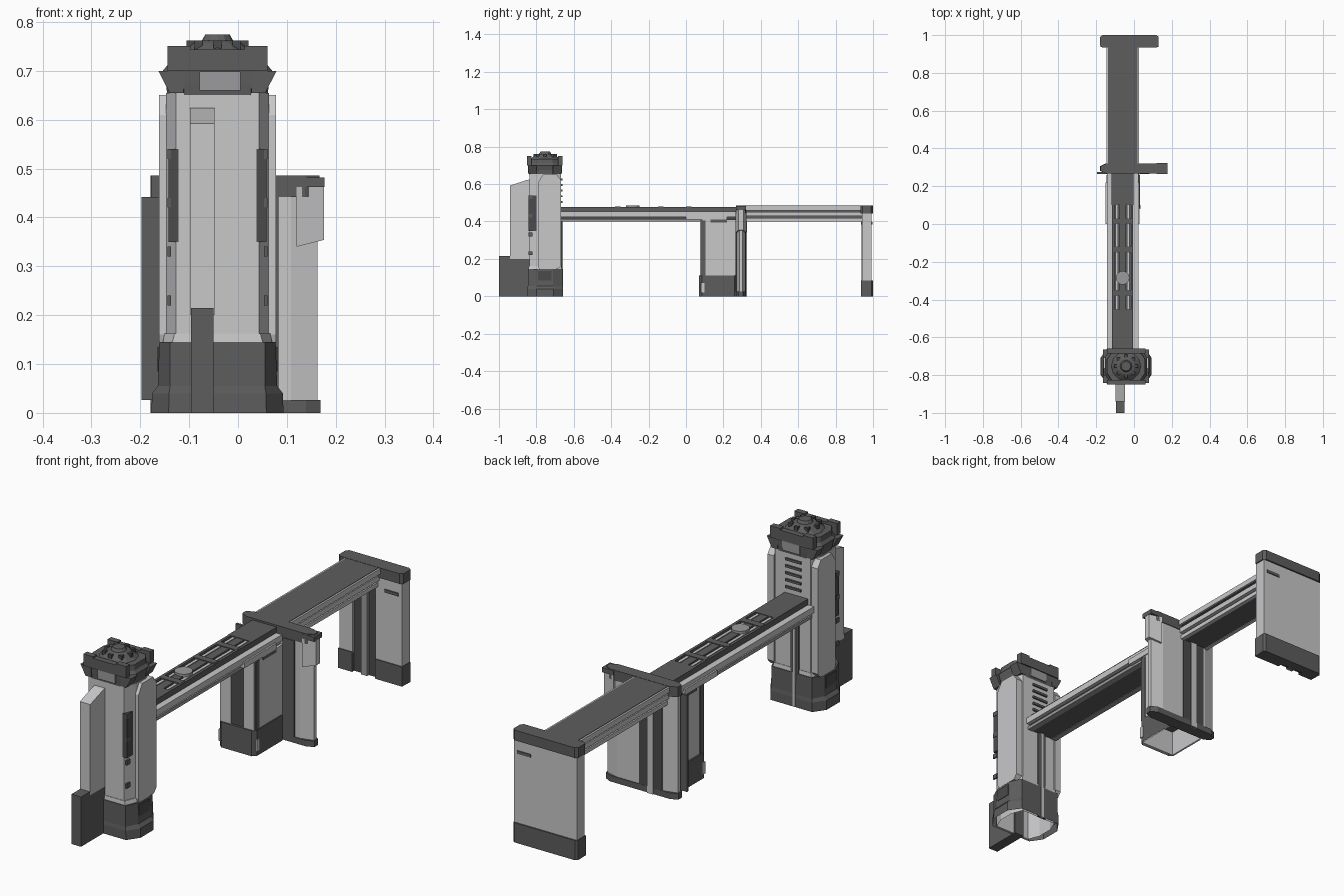
import bpy, math


def mat(name, v):
    m = bpy.data.materials.new(name)
    m.diffuse_color = (v, v, v * 1.02, 1)
    return m


LIGHT = mat("light_grey", 0.58)
MID = mat("mid_grey", 0.33)
DARK = mat("dark_grey", 0.11)
BLACK = mat("groove_grey", 0.07)
TX, TY = -0.042, -0.753    # tower centre
BX = -0.06                 # bridge centre line


def mesh(name, verts, faces, m):
    me = bpy.data.meshes.new(name)
    me.from_pydata(verts, [], faces)
    me.materials.append(m)
    ob = bpy.data.objects.new(name, me)
    bpy.context.collection.objects.link(ob)
    return ob


def loft(name, rings, m, bottom=True, top=True):
    n = len(rings[0])
    faces = [(r * n + i, r * n + (i + 1) % n, (r + 1) * n + (i + 1) % n, (r + 1) * n + i)
             for r in range(len(rings) - 1) for i in range(n)]
    if bottom:
        faces.append(tuple(reversed(range(n))))
    if top:
        faces.append(tuple(range((len(rings) - 1) * n, len(rings) * n)))
    return mesh(name, [v for r in rings for v in r], faces, m)


def octo(cx, cy, hx, hy, ax, ay, z):
    # rectangle of half size hx, hy with corners cut by ax, ay
    p = [(hx, -hy + ay), (hx, hy - ay), (hx - ax, hy), (-hx + ax, hy),
         (-hx, hy - ay), (-hx, -hy + ay), (-hx + ax, -hy), (hx - ax, -hy)]
    return [(cx + x, cy + y, z) for x, y in p]


def box(name, x0, x1, y0, y1, z0, z1, m, bottom=True):
    r = [[(x0, y0, z), (x1, y0, z), (x1, y1, z), (x0, y1, z)] for z in (z0, z1)]
    return loft(name, r, m, bottom)


def pair(name, cx, a, b, y0, y1, z0, z1, m):
    # mirrored boxes either side of x = cx
    box(name + "_right", cx + a, cx + b, y0, y1, z0, z1, m)
    box(name + "_left", cx - b, cx - a, y0, y1, z0, z1, m)


def side_prism(name, pts, x0, x1, m):
    # (y, z) profile extruded along x
    return loft(name, [[(x, y, z) for y, z in pts] for x in (x0, x1)], m)


def tower(z, hx, hy, ax=0.035, ay=0.05):
    return octo(TX, TY, hx, hy, ax, ay, z)


# --- Tower ---
loft("tower_body", [tower(0.0, 0.105, 0.085, 0.02), tower(0.14, 0.105, 0.085, 0.02),
                    tower(0.655, 0.105, 0.085, 0.02)], LIGHT, bottom=False)
loft("tower_base", [tower(0.0, 0.135, 0.095), tower(0.04, 0.134, 0.095),
                    tower(0.055, 0.122, 0.093, 0.025), tower(0.145, 0.119, 0.092, 0.022)],
     DARK, bottom=False)
loft("base_trim", [tower(0.145, 0.112, 0.089, 0.02), tower(0.162, 0.108, 0.087, 0.02)], LIGHT, False)
for s, side in ((1, "right"), (-1, "left")):
    # side panels with cut corners
    pts = [(-0.785, 0.145), (-0.685, 0.145), (-0.668, 0.165), (-0.668, 0.62),
           (-0.69, 0.65), (-0.765, 0.65), (-0.79, 0.61), (-0.79, 0.16)]
    xs = sorted((TX + s * 0.09, TX + s * 0.12))
    side_prism("side_panel_" + side, pts, xs[0], xs[1], LIGHT)
    # dark slots on the front corners
    xs = sorted((TX + s * 0.08, TX + s * 0.1))
    box("corner_slot_" + side, *xs, -0.841, -0.80, 0.35, 0.54, BLACK)
    xs = sorted((TX + s * 0.115, TX + s * 0.123))
    box("base_plate_" + side, *xs, -0.79, -0.72, 0.085, 0.135, BLACK)
    for k in range(4):
        xs = sorted((TX + s * 0.095, TX + s * 0.102))
        box(f"seam_clip_{side}_{k}", *xs, -0.842, -0.82, 0.22 + 0.1 * k, 0.24 + 0.1 * k, DARK)
    # flared collar brackets
    for y0, y1, f in ((-0.842, -0.80, "front"), (-0.71, -0.665, "back")):
        a, b, c = TX + s * 0.07, TX + s * 0.098, TX + s * 0.121
        lo = [(a, y0, 0.655), (b, y0, 0.655), (b, y1, 0.655), (a, y1, 0.655)]
        hi = [(a, y0, 0.70), (c, y0, 0.70), (c, y1, 0.70), (a, y1, 0.70)]
        if s < 0:
            lo.reverse(), hi.reverse()
        loft(f"collar_bracket_{side}_{f}", [lo, hi], DARK)

# front fin and its footing
side_prism("front_fin", [(-0.94, 0.2), (-0.83, 0.2), (-0.83, 0.625), (-0.85, 0.622), (-0.94, 0.592)],
           -0.098, -0.048, LIGHT)
box("fin_foot", -0.096, -0.05, -1.0, -0.83, 0, 0.215, DARK)
box("fin_foot_clip", -0.09, -0.056, -0.91, -0.885, 0.215, 0.238, LIGHT)

# collar, head and cap
loft("collar", [tower(0.65, 0.103, 0.085), tower(0.675, 0.105, 0.087), tower(0.70, 0.112, 0.088)], DARK)
box("collar_window_front", -0.079, 0.005, -0.846, -0.83, 0.66, 0.699, MID)
box("collar_window_back", -0.079, 0.005, -0.68, -0.662, 0.66, 0.699, MID)
loft("head", [tower(0.70, 0.112, 0.094), tower(0.712, 0.102, 0.09), tower(0.735, 0.10, 0.088)], DARK)
for y0, y1, f in ((-0.85, -0.825, "front"), (-0.685, -0.66, "back")):
    pair("head_horn_" + f, TX, 0.055, 0.102, y0, y1, 0.70, 0.751, DARK)
    box("head_plate_" + f, TX - 0.056, TX + 0.056, y0, y1, 0.70, 0.744, DARK)


def ring(r, z, n=12):
    return [(TX + r * math.cos(math.tau * i / n), TY + r * math.sin(math.tau * i / n), z) for i in range(n)]


loft("cap", [ring(0.078, 0.735), ring(0.05, 0.757), ring(0.04, 0.762), ring(0.032, 0.762), ring(0.025, 0.774)], DARK)
for i in range(8):
    a = math.tau * i / 8
    x, y = TX + 0.055 * math.cos(a), TY + 0.055 * math.sin(a)
    box(f"cap_tooth_{i}", x - 0.008, x + 0.008, y - 0.008, y + 0.008, 0.735, 0.762, BLACK)

# rear louvres and rear channel
for k in range(5):
    box(f"rear_louvre_{k}", -0.085, -0.01, -0.67, -0.661, 0.50 + 0.03 * k, 0.51 + 0.03 * k, DARK)
box("rear_channel", -0.075, -0.035, -0.67, -0.662, 0.0, 0.41, DARK)
box("rear_channel_rib", -0.062, -0.048, -0.665, -0.657, 0.0, 0.41, LIGHT)

# --- First bridge span ---
Y0, Y1 = -0.67, 0.28
box("span_core", BX - 0.055, BX + 0.055, Y0, Y1, 0.402, 0.462, DARK)
pair("span_rail", BX, 0.05, 0.083, Y0, Y1, 0.425, 0.452, LIGHT)
pair("span_low_rail", BX, 0.05, 0.075, Y0, Y1, 0.40, 0.414, MID)
pair("span_web", BX, 0.05, 0.066, Y0, Y1, 0.41, 0.428, BLACK)
box("span_deck_near", BX - 0.056, BX + 0.056, Y0, -0.45, 0.46, 0.478, DARK)
box("span_deck_far", BX - 0.058, BX + 0.058, 0.1, Y1, 0.46, 0.478, DARK)
pair("deck_edge", BX, 0.044, 0.056, -0.45, 0.1, 0.46, 0.478, DARK)
pair("deck_tube", BX, 0.024, 0.037, -0.45, 0.1, 0.46, 0.474, LIGHT)
box("deck_spine", BX - 0.018, BX + 0.018, -0.45, 0.1, 0.46, 0.476, DARK)
bpy.ops.mesh.primitive_cylinder_add(vertices=16, radius=0.036, depth=0.024, location=(BX, -0.285, 0.474))
disc = bpy.context.object
disc.name = "deck_disc"
disc.data.materials.append(MID)
for k, y in enumerate((-0.38, -0.15, 0.0)):
    box(f"deck_clamp_{k}", BX - 0.05, BX + 0.05, y, y + 0.03, 0.46, 0.479, DARK)
pair("rail_box", BX, 0.07, 0.09, 0.0, 0.22, 0.41, 0.435, LIGHT)

# --- Second bridge span ---
Y0, Y1 = 0.31, 0.95
box("road_core", BX - 0.06, BX + 0.06, Y0, Y1, 0.402, 0.47, DARK)
box("road_deck", BX - 0.078, BX + 0.078, Y0, Y1, 0.465, 0.485, DARK)
pair("road_edge", BX, 0.076, 0.086, Y0, Y1, 0.46, 0.483, LIGHT)
pair("road_rail", BX, 0.055, 0.078, Y0, Y1, 0.428, 0.45, LIGHT)
pair("road_low_rail", BX, 0.055, 0.072, Y0, Y1, 0.40, 0.418, LIGHT)

# --- Middle pier ---
box("pier_box", -0.138, 0.026, 0.085, 0.28, 0.0, 0.41, LIGHT, bottom=False)
loft("pier_base", [octo(BX + 0.003, 0.172, 0.088, 0.102, 0.015, 0.015, z) for z in (0, 0.11)], DARK, False)
pair("pier_front_post", BX + 0.003, 0.03, 0.082, 0.075, 0.105, 0.11, 0.405, LIGHT)
pair("pier_corner_strip", BX + 0.003, 0.08, 0.086, 0.08, 0.105, 0.11, 0.405, DARK)
box("pier_front_groove", -0.086, -0.028, 0.08, 0.09, 0.1, 0.41, BLACK)
pair("pier_base_tab", BX + 0.003, 0.085, 0.092, 0.08, 0.1, 0.02, 0.07, LIGHT)
pair("pier_side_slot", BX + 0.003, 0.08, 0.086, 0.13, 0.22, 0.395, 0.41, DARK)
# cross wall with tapered ends
CX, CY = -0.005, 0.294
loft("wall_panel", [octo(CX, CY, 0.168, 0.024, 0.055, 0.015, z) for z in (0.02, 0.45)], LIGHT)
loft("wall_foot", [octo(CX, CY, 0.174, 0.027, 0.03, 0.015, z) for z in (0, 0.026)], DARK)
loft("wall_cap", [octo(CX, CY, 0.172, 0.027, 0.03, 0.015, z) for z in (0.442, 0.486)], DARK)
pair("wall_inner_strip", BX + 0.003, 0.085, 0.14, 0.264, 0.275, 0.026, 0.442, DARK)
box("wall_rear_groove", -0.11, 0.0, 0.30, 0.3205, 0.026, 0.442, BLACK)
box("wall_rear_rib", -0.07, -0.04, 0.31, 0.325, 0.0, 0.442, LIGHT)
# end shield
loft("end_shield", [[(0.12, 0.264, 0.34), (0.176, 0.28, 0.354), (0.176, 0.308, 0.354), (0.12, 0.324, 0.34)],
                    [(0.12, 0.264, 0.462), (0.176, 0.28, 0.462), (0.176, 0.308, 0.462), (0.12, 0.324, 0.462)]], LIGHT)
box("shield_cap", 0.12, 0.177, 0.266, 0.322, 0.462, 0.482, DARK)

# --- End wall ---
EX = -0.024
for x0, x1, n in ((-0.174, -0.11, "left"), (0.0, 0.126, "right")):
    box("end_panel_" + n, x0, x1, 0.94, 0.993, 0.08, 0.445, LIGHT)
box("end_middle", -0.115, 0.005, 0.955, 0.993, 0.08, 0.445, LIGHT)
box("end_groove", -0.11, 0.0, 0.95, 0.956, 0.0, 0.445, BLACK)
box("end_rib", -0.07, -0.04, 0.938, 0.96, 0.0, 0.42, MID)
loft("end_cap", [octo(EX, 0.967, 0.155, 0.033, 0.012, 0.01, z) for z in (0.442, 0.486)], DARK)
loft("end_foot_back", [octo(EX, 0.978, 0.154, 0.021, 0.01, 0.008, z) for z in (0, 0.085)], DARK)
box("end_foot_left", -0.177, -0.11, 0.936, 0.975, 0, 0.085, DARK)
box("end_foot_right", 0.0, 0.129, 0.936, 0.975, 0, 0.085, DARK)
for y0, y1, n in ((0.935, 0.942, "front"), (0.99, 0.997, "back")):
    box("end_slot_" + n, 0.045, 0.11, y0, y1, 0.385, 0.398, DARK)
